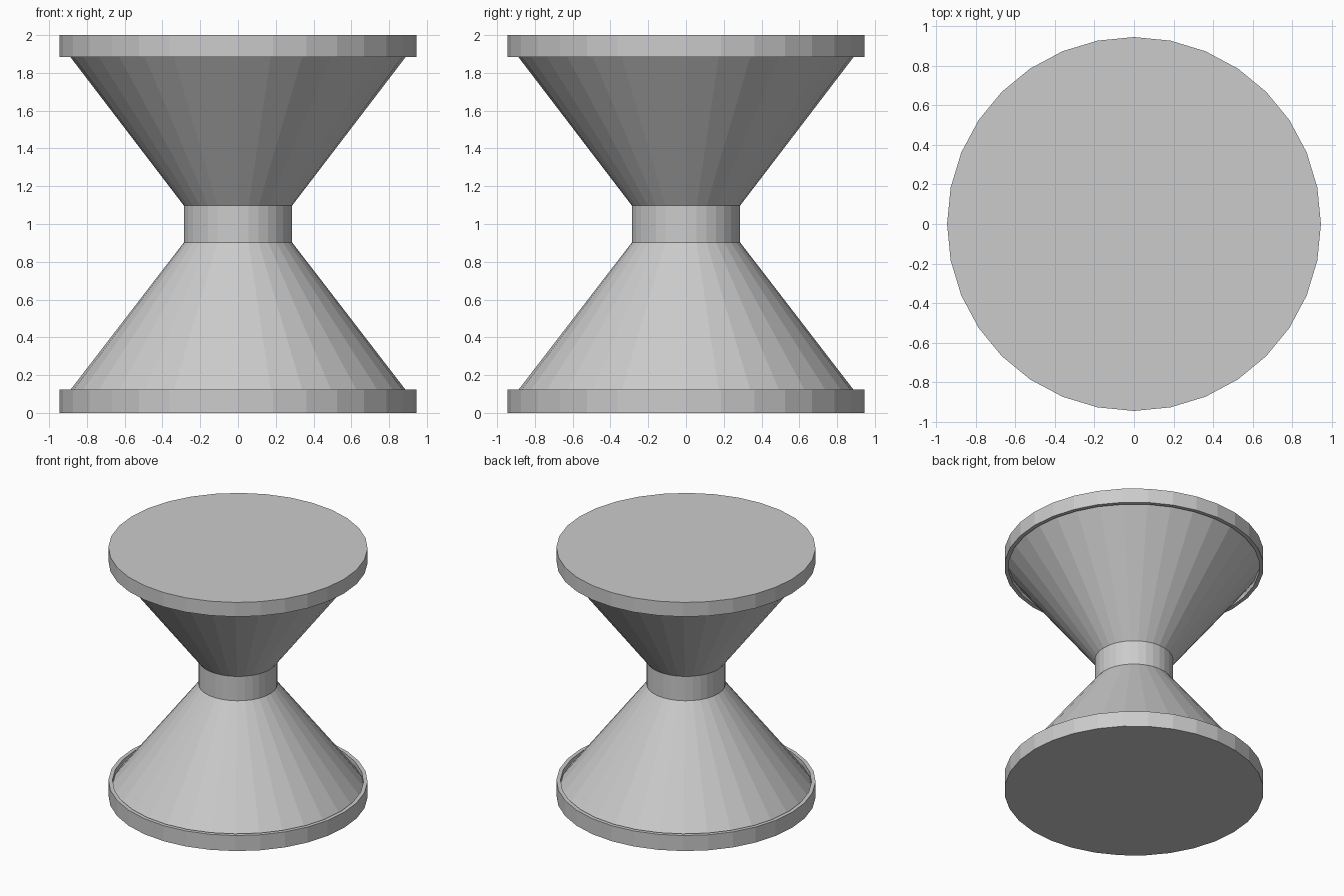
import bpy, bmesh, math

if "Cube" in bpy.data.objects:
    bpy.data.objects.remove(bpy.data.objects["Cube"])

SIDES = 32

grey = bpy.data.materials.new("light_grey")
grey.diffuse_color = (0.6, 0.6, 0.6, 1.0)
grey.use_nodes = True
grey.node_tree.nodes["Principled BSDF"].inputs["Base Color"].default_value = grey.diffuse_color


def lathe(name, profile):
    """Revolve a list of (radius, z) points into flat-sided bands."""
    bm = bmesh.new()
    rings = []
    for r, z in profile:
        rings.append([bm.verts.new((r * math.cos(2 * math.pi * i / SIDES),
                                    r * math.sin(2 * math.pi * i / SIDES), z))
                      for i in range(SIDES)] if r > 0 else [bm.verts.new((0, 0, z))] * SIDES)
    for a, b in zip(rings, rings[1:]):
        for i in range(SIDES):
            j = (i + 1) % SIDES
            quad = list(dict.fromkeys((a[i], a[j], b[j], b[i])))
            bm.faces.new(quad)
    me = bpy.data.meshes.new(name)
    bm.to_mesh(me)
    bm.free()
    me.materials.append(grey)
    ob = bpy.data.objects.new(name, me)
    bpy.context.collection.objects.link(ob)
    return ob


# End discs: flat outside, thin raised lip with a narrow groove round the cone
lathe("bottom_disc", [(0, 0), (0.945, 0), (0.945, 0.125), (0.915, 0.125), (0.915, 0.086)])
lathe("top_disc", [(0.915, 1.92), (0.915, 1.885), (0.945, 1.885), (0.945, 2), (0, 2)])

# Cones tapering to the waist
lathe("lower_cone", [(0.915, 0.086), (0.287, 0.902)])
lathe("upper_cone", [(0.287, 1.098), (0.915, 1.92)])

# Straight neck
lathe("neck", [(0.287, 0.902), (0.287, 1.098)])
